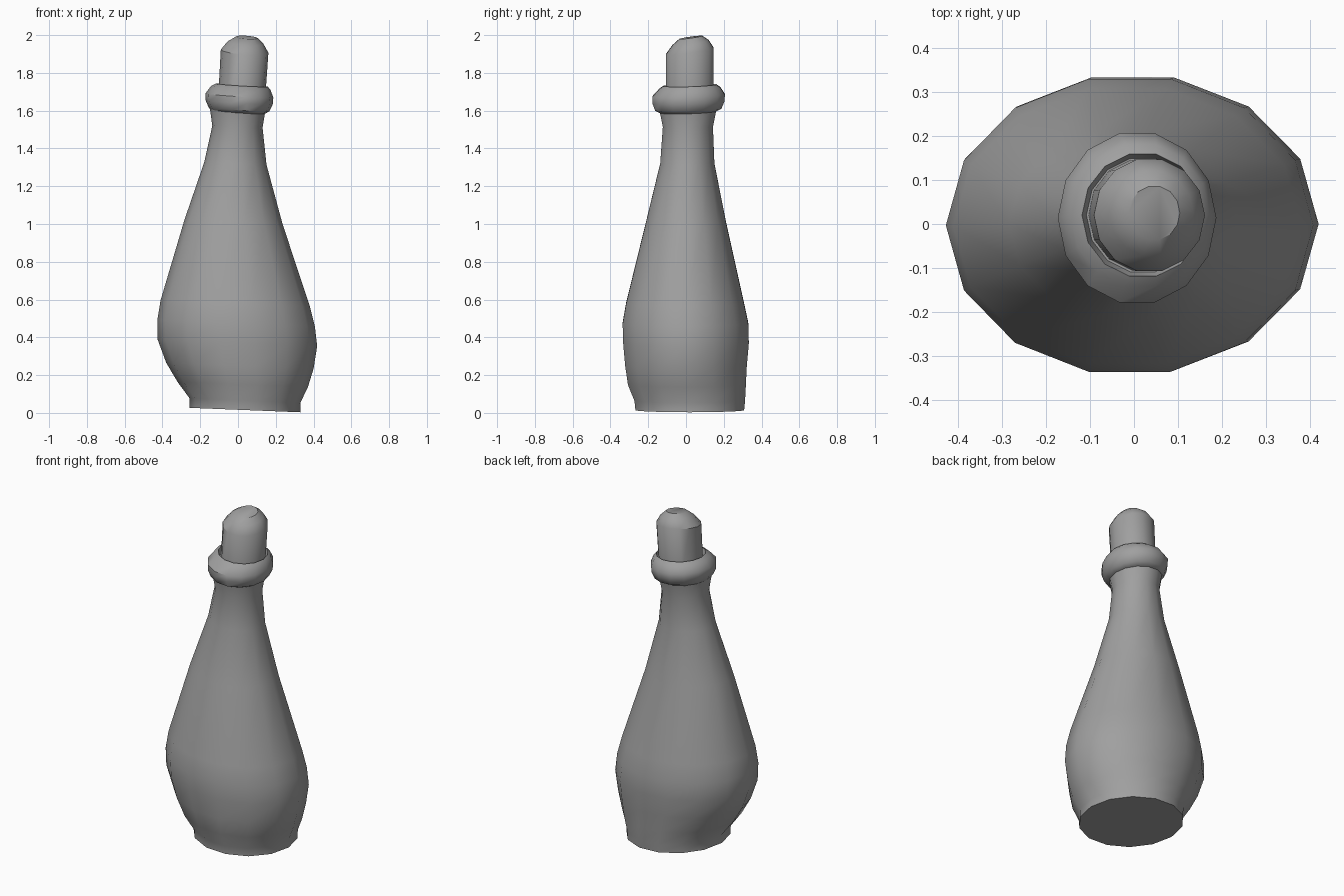
import bpy, bmesh, math

cube = bpy.data.objects.get("Cube")
if cube:
    bpy.data.objects.remove(cube, do_unlink=True)

SIDES = 14


def make_material(name, color):
    mat = bpy.data.materials.new(name)
    mat.use_nodes = True
    mat.diffuse_color = color
    mat.node_tree.nodes["Principled BSDF"].inputs["Base Color"].default_value = color
    return mat


def loft(name, rings, slope_x, slope_y, mat, sharp=40):
    """Skin tilted elliptical rings (z, centre x, centre y, radius x, radius y), closing both ends."""
    bm = bmesh.new()
    loops = []
    for z, cx, cy, rx, ry in rings:
        loop = []
        for i in range(SIDES):
            a = math.tau * i / SIDES
            dx, dy = rx * math.cos(a), ry * math.sin(a)
            loop.append(bm.verts.new((cx + dx, cy + dy, z + slope_x * dx + slope_y * dy)))
        loops.append(loop)
    for low, high in zip(loops, loops[1:]):
        for i in range(SIDES):
            j = (i + 1) % SIDES
            bm.faces.new((low[i], low[j], high[j], high[i]))
    bm.faces.new(loops[0][::-1])
    bm.faces.new(loops[-1])
    mesh = bpy.data.meshes.new(name)
    bm.to_mesh(mesh)
    bm.free()
    mesh.materials.append(mat)
    obj = bpy.data.objects.new(name, mesh)
    bpy.context.collection.objects.link(obj)
    bpy.ops.object.select_all(action="DESELECT")
    obj.select_set(True)
    bpy.context.view_layer.objects.active = obj
    bpy.ops.object.shade_smooth_by_angle(angle=math.radians(sharp))
    return obj


grey = make_material("plain grey", (0.35, 0.35, 0.35, 1))

# Bulging body with a foot and a long, slightly crooked neck
loft("bottle_body", [
    (.015, .037, .02, .293, .295),
    (.065, .037, .02, .293, .3),
    (.15, .025, .005, .345, .32),
    (.25, .01, 0, .39, .33),
    (.37, -.003, 0, .422, .341),
    (.475, -.01, -.003, .417, .341),
    (.58, -.015, -.005, .395, .32),
    (1.01, -.024, 0, .26, .217),
    (1.32, -.014, .007, .165, .147),
    (1.515, -.003, .01, .133, .136),
    (1.62, -.002, .01, .149, .158),
], -.04, 0, grey)

# Rounded rim, turned inward to a shallow mouth
loft("bottle_rim", [
    (1.59, 0, .01, .14, .147),
    (1.607, .006, .012, .161, .18),
    (1.645, .006, .013, .178, .195),
    (1.68, .007, .014, .18, .197),
    (1.72, .014, .02, .158, .165),
    (1.735, .02, .02, .138, .142),
    (1.70, .02, .02, .128, .132),
], -.06, .03, grey)

# Leaning stopper with a rounded top
loft("stopper", [
    (1.66, .019, .02, .124, .128),
    (1.915, .035, .02, .126, .13),
    (1.96, .04, .024, .095, .098),
    (1.988, .046, .025, .058, .062),
], -.07, .14, grey, sharp=36)
